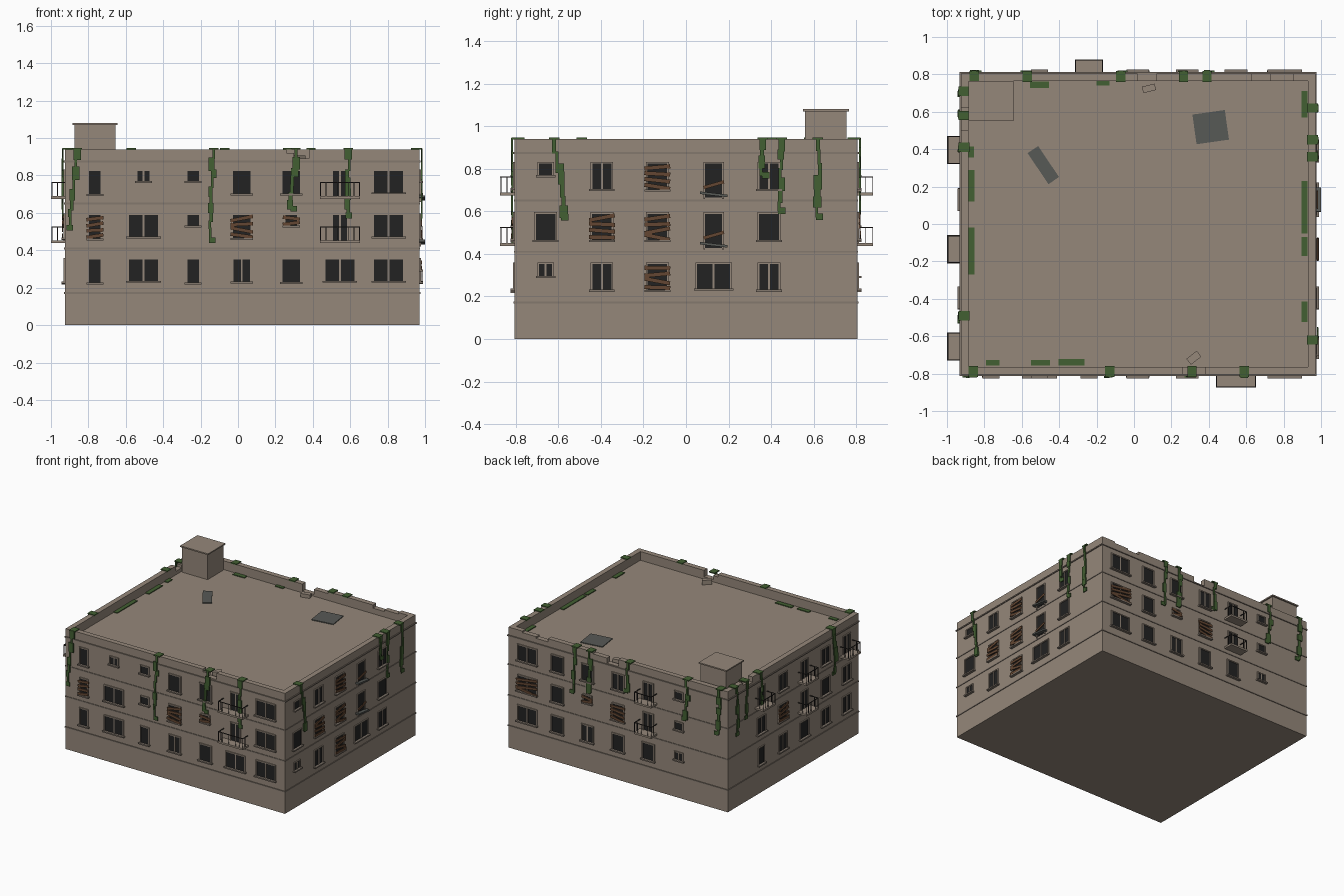
import bpy, bmesh, math, random
from mathutils import Matrix, Vector

if "Cube" in bpy.data.objects:
    bpy.data.objects.remove(bpy.data.objects["Cube"])

random.seed(4)
X0, X1, Y = -0.925, 0.97, 0.805
ROOF, TOP = 0.872, 0.94


def material(name, rgb):
    m = bpy.data.materials.new(name)
    m.diffuse_color = (*rgb, 1)
    m.use_nodes = True
    m.node_tree.nodes["Principled BSDF"].inputs["Base Color"].default_value = m.diffuse_color
    return m


MATS = {
    "wall": material("weathered plaster", (0.30, 0.245, 0.195)),
    "trim": material("dirty trim", (0.23, 0.19, 0.155)),
    "glass": material("dark window", (0.016, 0.016, 0.016)),
    "wood": material("old wood", (0.125, 0.062, 0.032)),
    "iron": material("rusty iron", (0.035, 0.03, 0.027)),
    "vine": material("vine green", (0.055, 0.115, 0.032)),
    "grey": material("grey rubble", (0.095, 0.1, 0.092)),
}
parts = {}   # part name -> (bmesh, material key)


def add_box(part, mat, matrix, size):
    bm = parts.setdefault((part, mat), bmesh.new())
    bmesh.ops.create_cube(bm, size=1, matrix=matrix @ Matrix.Diagonal((*size, 1)))


def box(part, mat, a, b):
    a, b = Vector(a), Vector(b)
    add_box(part, mat, Matrix.Translation((a + b) / 2), b - a)


# Facade coordinates: origin, along axis, outward normal, span
FACES = {
    "front": (Vector((0, -Y, 0)), Vector((1, 0, 0)), Vector((0, -1, 0)), (X0, X1)),
    "back": (Vector((0, Y, 0)), Vector((1, 0, 0)), Vector((0, 1, 0)), (X0, X1)),
    "right": (Vector((X1, 0, 0)), Vector((0, 1, 0)), Vector((1, 0, 0)), (-Y, Y)),
    "left": (Vector((X0, 0, 0)), Vector((0, 1, 0)), Vector((-1, 0, 0)), (-Y, Y)),
}


def plate(part, mat, face, u, z, w, h, n0, n1, deg=0):
    """Box on a facade, centred at (u, z), from n0 to n1 outwards, turned about the normal."""
    o, U, N, _ = FACES[face]
    rot = Matrix((U, N, Vector((0, 0, 1)))).transposed().to_4x4()
    m = Matrix.Translation(o + U * u + N * (n0 + n1) / 2 + Vector((0, 0, z))) @ rot
    add_box(part, mat, m @ Matrix.Rotation(math.radians(deg), 4, 'Y'), (w, n1 - n0, h))


def window(face, u, top, w, h, split, sill=True):
    z = top - h / 2
    plate("window_panes", "glass", face, u, z, w, h, -0.01, 0.002)
    for s in (-1, 1):
        plate("window_frames", "wall", face, u + s * (w / 2 + 0.004), z, 0.008, h + 0.016, 0, 0.008)
    plate("window_frames", "wall", face, u, top + 0.004, w, 0.008, 0, 0.008)
    if split:
        plate("window_frames", "wall", face, u, z, 0.009, h, 0, 0.006)
    if sill:
        plate("window_sills", "trim", face, u, top - h - 0.005, w + 0.03, 0.01, 0, 0.02)


def boards(face, u, top, w, h, n):
    for i in range(n):
        z = top - h * (i + 0.6) / n
        plate("window_boards", "wood", face, u, z, w + 0.03, 0.019, 0.008 + 0.001 * i,
              0.014 + 0.001 * i, random.uniform(-13, 13))


def balcony(face, u, z, w, d):
    plate("balcony_slabs", "wall", face, u, z, w, 0.014, 0, d)
    plate("balcony_rails", "iron", face, u, z + 0.08, w, 0.005, d - 0.007, d - 0.002)
    n = round(w / 0.03)
    for i in range(n + 1):
        if i not in (2, n - 3) or i in (0, n):   # lost bars
            plate("balcony_rails", "iron", face, u + (i / n - 0.5) * (w - 0.006), z + 0.043,
                  0.004, 0.076, d - 0.007, d - 0.003)
    for s in (-1, 1):
        e = u + s * (w / 2 - 0.003)
        plate("balcony_rails", "iron", face, e, z + 0.08, 0.005, 0.005, 0, d - 0.003)
        plate("balcony_rails", "iron", face, e, z + 0.043, 0.004, 0.076, d / 2, d / 2 + 0.004)


# Main block, roof house, floor bands and cornice
box("building_block", "wall", (X0, -Y, 0), (X1, Y, ROOF))
box("roof_house", "wall", (-0.875, 0.56, ROOF), (-0.655, 0.755, 1.07))
box("roof_house_cap", "wall", (-0.885, 0.55, 1.07), (-0.645, 0.765, 1.08))
for f, (_, _, _, (a, b)) in FACES.items():
    for z, p in ((0.172, 0.005), (0.41, 0.004), (0.65, 0.004), (0.875, 0.007)):
        plate("floor_bands", "trim", f, (a + b) / 2, z, b - a + 2 * p, 0.009, 0, p)

# Parapet runs with broken notches: (from, to, height left)
NOTCHES = {
    "front": [(0.26, 0.30, 0.92), (0.30, 0.38, 0.89)],
    "back": [(0.02, 0.12, 0.885), (0.12, 0.24, 0.925), (0.63, 0.73, 0.915), (0.73, 0.85, 0.928)],
    "right": [],
    "left": [(0.5, 0.57, 0.9), (0.57, 0.62, 0.92)],
}
for f, (_, _, _, (a, b)) in FACES.items():
    if f in ("left", "right"):
        a, b = a + 0.04, b - 0.04
    runs, at = [], a
    for s, e, h in NOTCHES[f]:
        runs += [(at, s, TOP), (s, e, h)]
        at = e
    for s, e, h in runs + [(at, b, TOP)]:
        if e > s:
            plate("parapet", "wall", f, (s + e) / 2, (ROOF + h) / 2, e - s, h - ROOF, -0.04, 0)

# Windows, one letter each, rows from the top floor down:
# w wide, d double, s single, n narrow, m small, q small double, capitals boarded,
# O balcony door, R door with a broken ledge
SIZES = {"w": (0.155, 0.115, 1), "d": (0.09, 0.12, 1), "s": (0.092, 0.122, 0),
         "n": (0.062, 0.125, 0), "m": (0.062, 0.055, 0), "q": (0.062, 0.055, 1)}
LAYOUT = {
    "front": ((-0.765, -0.505, -0.24, 0.02, 0.285, 0.545, 0.805), ("nqmssOw", "NwmSMOw", "nwndsww")),
    "back": ((-0.505, -0.24, 0.02, 0.285, 0.545, 0.805), ("mOdssw", "mOSMsW", "qssdsw")),
    "right": ((-0.66, -0.395, -0.135, 0.13, 0.39), ("mdSRd", "sSSRs", "qdSwd")),
    "left": ((-0.655, -0.395, -0.135, 0.13, 0.395), ("OdOdO", "dsOSd", "ddsdn")),
}
for f, (cols, rows) in LAYOUT.items():
    for row, top in zip(rows, (0.825, 0.588, 0.352)):
        for u, c in zip(cols, row):
            if c == "O":
                window(f, u, top, 0.075, 0.135, 1, False)
                wide = f == "front"
                balcony(f, u, top - 0.143, 0.215 if wide else 0.15, 0.07 if wide else 0.075)
            elif c == "R":
                window(f, u, top, 0.08, 0.16, 0, False)
                plate("broken_ledges", "grey", f, u, top - 0.145, 0.13, 0.012, 0, 0.03,
                      random.uniform(-3, 8))
                plate("window_boards", "wood", f, u, top - 0.1, 0.1, 0.016, 0.008, 0.014, -16)
            else:
                w, h, split = SIZES[c.lower()]
                window(f, u, top, w, h, split)
                if c.isupper():
                    boards(f, u, top, w, h, 4 if h > 0.1 else 2)

# Vines draped over the parapet: (position, lowest z)
VINES = {
    "front": [(-0.86, 0.58), (-0.13, 0.49), (0.31, 0.66), (0.59, 0.6)],
    "back": [(-0.855, 0.6), (-0.57, 0.66), (-0.07, 0.75), (0.265, 0.66), (0.39, 0.6)],
    "right": [(-0.62, 0.58), (0.36, 0.77), (0.45, 0.64), (0.62, 0.61)],
    "left": [(0.71, 0.6), (0.58, 0.68), (0.41, 0.75), (-0.49, 0.6)],
}
for f, vines in VINES.items():
    for u, low in vines:
        plate("vines", "vine", f, u, TOP + 0.002, 0.05, 0.008, -0.045, 0.014)
        z = TOP
        while z > low:
            h = random.uniform(0.035, 0.065)
            plate("vines", "vine", f, u, z - h / 2, random.choice((0.014, 0.02, 0.03, 0.04)),
                  h + 0.008, 0.008, random.uniform(0.013, 0.018))
            u += random.uniform(-0.014, 0.014)
            z -= h
        plate("vines", "vine", f, u + 0.008, z, 0.035, 0.03, 0.009, 0.015)

# Moss on the roof edge: (x, y, width, depth)
for x, y, w, d in ((-0.505, 0.745, 0.1, 0.035), (-0.165, 0.752, 0.07, 0.025),
                   (0.912, 0.64, 0.033, 0.14), (0.912, 0.09, 0.033, 0.28),
                   (0.912, -0.12, 0.033, 0.1), (0.912, -0.47, 0.033, 0.11),
                   (-0.87, 0.385, 0.03, 0.06), (-0.87, 0.205, 0.035, 0.17),
                   (-0.87, -0.145, 0.033, 0.25), (-0.755, -0.742, 0.07, 0.03),
                   (-0.5, -0.742, 0.1, 0.03), (-0.335, -0.738, 0.14, 0.035)):
    box("roof_moss", "vine", (x - w / 2, y - d / 2, ROOF), (x + w / 2, y + d / 2, ROOF + 0.006))

# Loose sheets and fallen parapet pieces
for mat, x, y, z, size, deg in (("grey", -0.485, 0.315, 0.875, (0.2, 0.068, 0.006), -56),
                                ("grey", 0.41, 0.518, 0.875, (0.175, 0.16, 0.006), 8),
                                ("wall", 0.08, 0.725, 0.885, (0.07, 0.035, 0.03), 14),
                                ("wall", 0.32, -0.715, 0.89, (0.07, 0.04, 0.035), 38)):
    m = Matrix.Translation((x, y, z)) @ Matrix.Rotation(math.radians(deg), 4, 'Z')
    add_box("loose_sheets" if mat == "grey" else "rubble", mat, m, size)

# Turn the collected parts into objects
for (name, mat), bm in parts.items():
    bmesh.ops.recalc_face_normals(bm, faces=bm.faces)
    me = bpy.data.meshes.new(name)
    bm.to_mesh(me)
    bm.free()
    me.materials.append(MATS[mat])
    bpy.context.collection.objects.link(bpy.data.objects.new(name, me))
